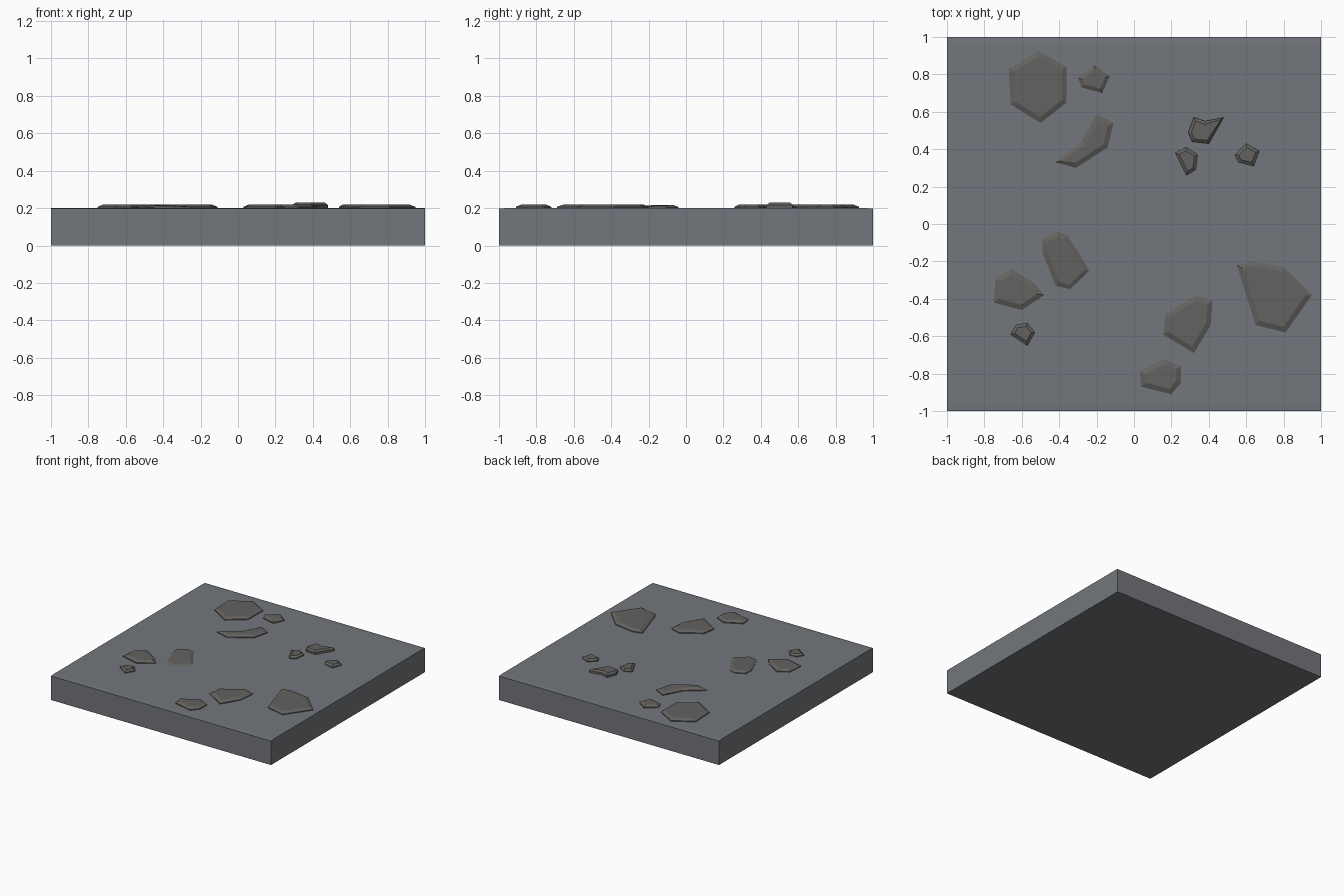
import bpy, bmesh
from mathutils import Vector

if "Cube" in bpy.data.objects:
    bpy.data.objects.remove(bpy.data.objects["Cube"])


def material(name, rgb):
    m = bpy.data.materials.new(name)
    m.diffuse_color = (*rgb, 1)
    m.use_nodes = True
    m.node_tree.nodes["Principled BSDF"].inputs["Base Color"].default_value = m.diffuse_color
    return m


def finish(bm, name, mat):
    bmesh.ops.recalc_face_normals(bm, faces=bm.faces)
    mesh = bpy.data.meshes.new(name)
    bm.to_mesh(mesh)
    bm.free()
    ob = bpy.data.objects.new(name, mesh)
    bpy.context.collection.objects.link(ob)
    mesh.materials.append(mat)
    return ob


slab_mat = material("slab_grey", (0.17, 0.18, 0.20))
stone_mat = material("stone_grey", (0.125, 0.122, 0.115))

# Ground slab: profile in y-z with faintly lowered front and back rims
bm = bmesh.new()
profile = [(-1, 0), (1, 0), (1, 0.197), (0.96, 0.2), (-0.96, 0.2), (-1, 0.197)]
face = bm.faces.new([bm.verts.new((-1, y, z)) for y, z in profile])
ext = bmesh.ops.extrude_face_region(bm, geom=[face])
bmesh.ops.translate(bm, vec=(2, 0, 0),
                    verts=[v for v in ext["geom"] if isinstance(v, bmesh.types.BMVert)])
finish(bm, "ground_slab", slab_mat)


def stone(name, points, top=0.219, inset=0.026, tilt=(0, 0)):
    """Flat stone with a chamfered rim, embedded in the slab."""
    pts = [Vector(p) for p in points]
    n = len(pts)
    centre = sum(pts, Vector((0, 0))) / n
    area = sum(pts[i - 1].x * pts[i].y - pts[i].x * pts[i - 1].y for i in range(n))
    if area < 0:
        pts.reverse()

    def offset(d):
        out = []
        for i, p in enumerate(pts):
            a = (p - pts[i - 1]).normalized()
            b = (pts[(i + 1) % n] - p).normalized()
            na, nb = Vector((-a.y, a.x)), Vector((-b.y, b.x))
            out.append(p + (na + nb) * d / max(1 + na.dot(nb), 0.7))
        return out

    bm = bmesh.new()
    rings = []
    for d, z in ((0, 0.19), (0, top - 0.012), (inset, top)):
        ring = []
        for p in offset(d):
            q = p - centre
            lean = q.x * tilt[0] + q.y * tilt[1] if z > 0.2 else 0
            ring.append(bm.verts.new((p.x, p.y, z + lean)))
        rings.append(ring)
    for lo, hi in zip(rings, rings[1:]):
        for i in range(n):
            bm.faces.new((lo[i - 1], lo[i], hi[i], hi[i - 1]))
    bm.faces.new(rings[-1])
    bm.faces.new(rings[0][::-1])
    finish(bm, name, stone_mat)


# Back left group
stone("stone_back_large", [(-.51, .925), (-.36, .84), (-.36, .65), (-.50, .54), (-.66, .64), (-.67, .83)])
stone("stone_back_small", [(-.30, .78), (-.21, .85), (-.13, .79), (-.17, .70), (-.28, .73)], inset=.02)
stone("stone_back_curved", [(-.20, .59), (-.11, .54), (-.14, .41), (-.31, .30), (-.42, .33), (-.28, .44)])

# Back right group
stone("stone_right_tall", [(.48, .57), (.40, .43), (.31, .44), (.29, .49), (.32, .57), (.38, .55)], top=.229, inset=.016)
stone("stone_right_chip", [(.22, .38), (.28, .41), (.34, .37), (.33, .29), (.28, .26)], inset=.016)
stone("stone_right_small", [(.54, .37), (.60, .43), (.67, .39), (.64, .31), (.56, .33)], inset=.016)

# Left group
stone("stone_left_upper", [(-.49, -.08), (-.41, -.04), (-.36, -.06), (-.23, -.25), (-.34, -.355), (-.42, -.33), (-.49, -.15)],
      top=.214, tilt=(-.025, .02))
stone("stone_left_middle", [(-.66, -.24), (-.54, -.31), (-.48, -.38), (-.60, -.46), (-.75, -.42), (-.74, -.29)])
stone("stone_left_small", [(-.66, -.59), (-.63, -.54), (-.57, -.53), (-.53, -.58), (-.57, -.65)], inset=.016)

# Front right group
stone("stone_front_middle", [(.33, -.38), (.42, -.41), (.41, -.54), (.32, -.69), (.155, -.59), (.17, -.48)])
stone("stone_front_small", [(.16, -.72), (.25, -.76), (.25, -.85), (.20, -.91), (.04, -.87), (.03, -.79)])
stone("stone_front_large", [(.63, -.20), (.80, -.23), (.95, -.38), (.81, -.58), (.65, -.54), (.55, -.22)])
